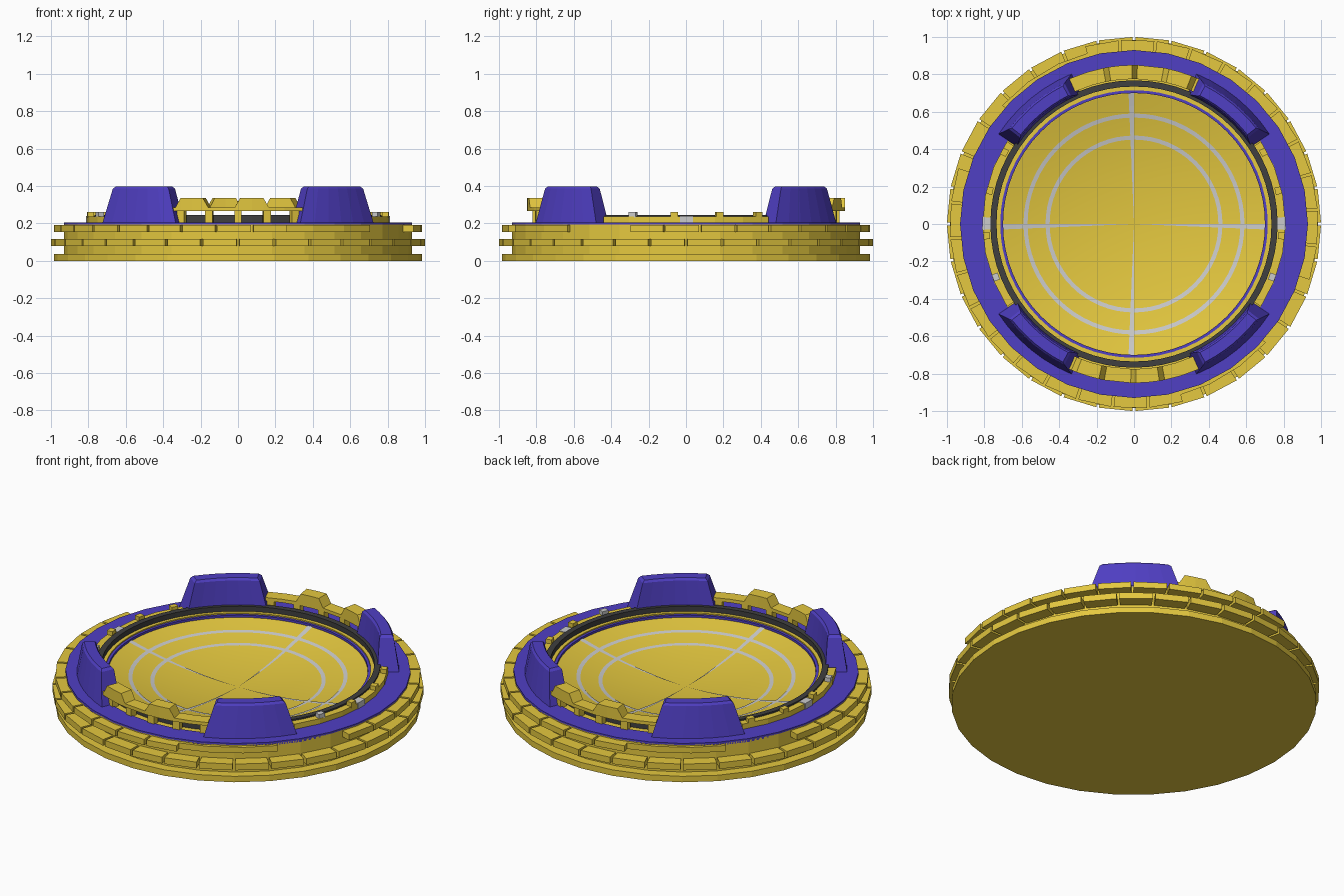
import bpy, bmesh
from math import cos, sin, radians

if "Cube" in bpy.data.objects:
    bpy.data.objects.remove(bpy.data.objects["Cube"])

def mat(name, r, g, b):
    m = bpy.data.materials.new(name)
    m.diffuse_color = (r, g, b, 1)
    m.use_nodes = True
    m.node_tree.nodes["Principled BSDF"].inputs["Base Color"].default_value = m.diffuse_color
    return m

GOLD = mat("gold", 0.78, 0.58, 0.05)
BLUE = mat("blue", 0.08, 0.05, 0.55)
BLACK = mat("black", 0.05, 0.05, 0.05)
WHITE = mat("white", 0.85, 0.85, 0.85)

def pt(a, r, z):
    return (r * cos(radians(a)), r * sin(radians(a)), z)

def finish(name, bm, material, smooth=False):
    bmesh.ops.remove_doubles(bm, verts=bm.verts, dist=1e-5)
    bmesh.ops.recalc_face_normals(bm, faces=bm.faces)
    me = bpy.data.meshes.new(name)
    bm.to_mesh(me)
    bm.free()
    me.materials.append(material)
    ob = bpy.data.objects.new(name, me)
    bpy.context.collection.objects.link(ob)
    if smooth:
        for p in me.polygons:
            p.use_smooth = True
    return ob

def sweep(bm, stations, loop=False, closed=True):
    """Join (angle, [(r, z), ...]) sections around z; caps open arcs."""
    rows = [[bm.verts.new(pt(a, r, z)) for r, z in prof] for a, prof in stations]
    n = len(rows[0])
    for i in range(len(rows) if loop else len(rows) - 1):
        A, B = rows[i], rows[(i + 1) % len(rows)]
        for j in range(n if closed else n - 1):
            k = (j + 1) % n
            bm.faces.new((A[j], A[k], B[k], B[j]))
    if not loop and closed:
        bm.faces.new(rows[0])
        bm.faces.new(rows[-1])

def rect(r0, r1, z0, z1):
    return [(r0, z0), (r1, z0), (r1, z1), (r0, z1)]

def arc(bm, a0, a1, prof, steps=1, closed=True):
    sweep(bm, [(a0 + (a1 - a0) * i / steps, prof) for i in range(steps + 1)], closed=closed)

def ring(name, prof, sides, material, closed=True, smooth=False):
    bm = bmesh.new()
    sweep(bm, [(360 * i / sides, prof) for i in range(sides)], True, closed)
    return finish(name, bm, material, smooth)

def dish_z(r):
    return 0.105 + 0.09 * (r / 0.7) ** 2

# gold body with bottom flange
ring("body", [(0, 0), (0.985, 0), (0.985, 0.035), (0.93, 0.035), (0.93, 0.195), (0.7, 0.195)],
     32, GOLD, closed=False)

# notched middle ring of plates
STEP = 11.25
bm = bmesh.new()
for i in range(32):
    arc(bm, i * STEP + 0.4, (i + 1) * STEP - 0.4, rect(0.91, 1.0, 0.078, 0.115))
finish("middle_plates", bm, GOLD)

# upper plates and the two long recessed panels, repeated on opposite sides
bm = bmesh.new()
for side in (0, 180):
    for i in range(11):
        a = side - 18 + i * STEP
        arc(bm, a + 0.4, a + STEP - 0.4, rect(0.9, 0.985, 0.155, 0.19))
    arc(bm, side + 104, side + 138, rect(0.9, 0.948, 0.155, 0.19), 3)
finish("upper_plates", bm, GOLD)

# deck, track and rim rings
ring("deck_ring", rect(0.81, 0.93, 0.185, 0.205), 32, BLUE)
ring("channel_ring", rect(0.73, 0.83, 0.18, 0.2), 64, GOLD)
ring("black_rim", rect(0.735, 0.768, 0.2, 0.245), 64, BLACK)
ring("inner_gold_rim", rect(0.715, 0.737, 0.18, 0.215), 64, GOLD)
ring("inner_blue_rim", rect(0.7, 0.716, 0.18, 0.208), 64, BLUE)

# shallow dished floor
radii = [0.7 * i / 10 for i in range(11)]
ring("dish_floor", [(r, dish_z(r)) for r in radii], 64, GOLD, closed=False, smooth=True)

# floor markings: two circles and four tapering arms
for i, r in enumerate((0.462, 0.58)):
    w = 0.011
    ring(f"floor_circle_{i + 1}", [(r - w, dish_z(r - w) + 0.003), (r + w, dish_z(r + w) + 0.003)],
         64, WHITE, closed=False)
bm = bmesh.new()
for a0, a1 in ((90, 92.4), (180, 182.4), (267.6, 270), (357.6, 360)):
    arc(bm, a0, a1, [(r, dish_z(r) + 0.004) for r in radii], closed=False)
finish("floor_arms", bm, WHITE)

# four tapered blocks, mirrored into each quadrant
def block_stations(f):
    lo, hi = 33.5 + 34 * f, 37.5 + 26 * f
    return lo, hi

for q, (sx, sy) in enumerate(((1, 1), (-1, 1), (-1, -1), (1, -1))):
    bm = bmesh.new()
    n = 6
    # levels: z, start angle, end angle, inner radius, outer radius
    levels = [(0.2, 33.5, 67.5, 0.75, 0.87), (0.385, 37.2, 63.8, 0.763, 0.84),
              (0.398, 38.2, 62.8, 0.772, 0.83)]
    grid = []
    for z, a0, a1, ri, ro in levels:
        angs = [a0 + (a1 - a0) * i / n for i in range(n + 1)]
        loop = [pt(a, ro, z) for a in angs] + [pt(a, ri, z) for a in reversed(angs)]
        grid.append([bm.verts.new((x * sx, y * sy, h)) for x, y, h in loop])
    m = len(grid[0])
    for A, B in zip(grid, grid[1:]):
        for j in range(m):
            k = (j + 1) % m
            bm.faces.new((A[j], A[k], B[k], B[j]))
    for L in (grid[0], grid[-1]):
        for j in range(n):
            bm.faces.new((L[j], L[j + 1], L[m - 2 - j], L[m - 1 - j]))
    finish(f"corner_block_{q + 1}", bm, BLUE)

# front and back crenellated rails standing on small feet
bm = bmesh.new()
for side in (0, 180):
    tops = [(65, 0.285)]
    for c in (73, 95):
        tops += [(c - 6.2, 0.285), (c - 4.2, 0.335), (c, 0.335), (c + 4.2, 0.335), (c + 6.2, 0.285)]
    tops += [(107, 0.285), (114, 0.285)]
    sweep(bm, [(a + side, rect(0.775, 0.85, 0.265, z)) for a, z in tops])
    for a in (68, 79, 90, 101, 112):
        arc(bm, side + a - 1.4, side + a + 1.4, rect(0.78, 0.82, 0.19, 0.266))
finish("crenellated_rails", bm, GOLD)

# side strips with raised studs and white markers
gold, white = bmesh.new(), bmesh.new()
for mirror in (1, -1):
    def at(a):
        return a if mirror == 1 else 180 - a
    arc(gold, at(-33), at(33), rect(0.768, 0.81, 0.19, 0.236), 6)
    for a in (-4.5, 13, 29):
        arc(gold, at(a - 1.4), at(a + 1.4), rect(0.775, 0.808, 0.23, 0.26))
    arc(white, at(-22.4), at(-19.6), rect(0.775, 0.808, 0.23, 0.26))
    arc(white, at(-2.2), at(2.6), rect(0.769, 0.812, 0.2, 0.24))
finish("side_strips", gold, GOLD)
finish("side_markers", white, WHITE)
